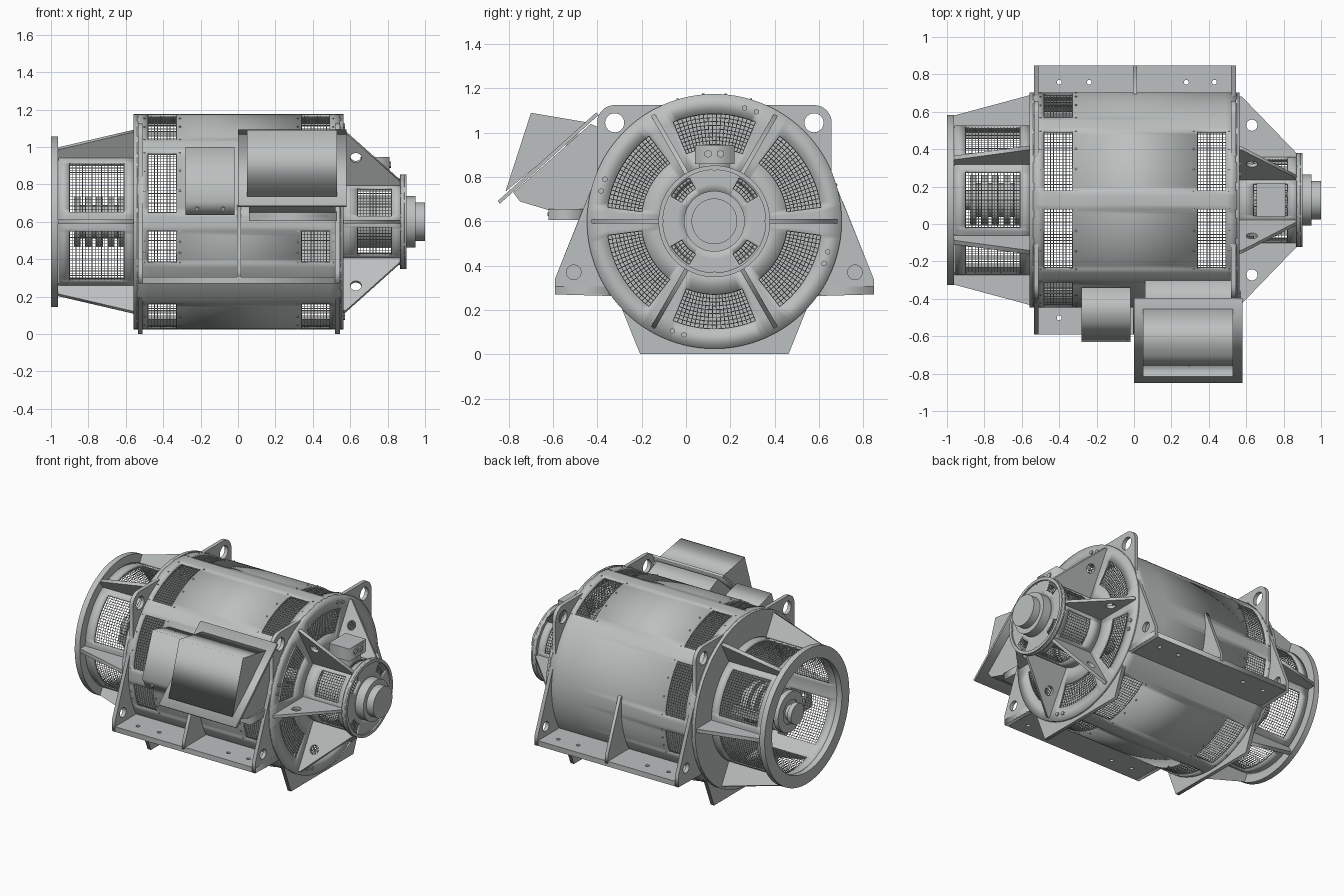
import bpy, bmesh
from math import sin, cos, radians, hypot
from mathutils import Matrix, Vector

if "Cube" in bpy.data.objects:
    bpy.data.objects.remove(bpy.data.objects["Cube"])

AXIS = Vector((0, 0.128, 0.6))


def material(name, rgb):
    m = bpy.data.materials.new(name)
    m.use_nodes = True
    m.diffuse_color = (*rgb, 1)
    m.node_tree.nodes["Principled BSDF"].inputs["Base Color"].default_value = (*rgb, 1)
    return m


GREY = material("machine grey", (0.5, 0.53, 0.525))


def finish(name, bm, smooth=True):
    mesh = bpy.data.meshes.new(name)
    bmesh.ops.recalc_face_normals(bm, faces=bm.faces)
    bm.to_mesh(mesh)
    bm.free()
    ob = bpy.data.objects.new(name, mesh)
    bpy.context.collection.objects.link(ob)
    mesh.materials.append(GREY)
    if smooth:
        select(ob)
        bpy.ops.object.shade_smooth_by_angle(angle=radians(30))
    return ob


def select(ob):
    bpy.ops.object.select_all(action="DESELECT")
    ob.select_set(True)
    bpy.context.view_layer.objects.active = ob


def polar(x, r, deg):
    return AXIS + Vector((x, r * cos(radians(deg)), r * sin(radians(deg))))


def revolve(name, profile, a0=0, a1=360, step=2.5, windows=(), shell=0, wire=0):
    """Turn (x, radius) points about the shaft axis; windows are (start, end, segment) gaps."""
    bm = bmesh.new()
    n = round((a1 - a0) / step)
    rows = [[bm.verts.new(polar(x, r, a0 + i * step)) for x, r in profile] for i in range(n + 1)]
    for i in range(n):
        mid = a0 + (i + 0.5) * step
        for j in range(len(profile) - 1):
            if not any(w[0] < mid < w[1] and w[2] == j for w in windows):
                bm.faces.new((rows[i][j], rows[i][j + 1], rows[i + 1][j + 1], rows[i + 1][j]))
    bmesh.ops.remove_doubles(bm, verts=bm.verts, dist=1e-5)
    ob = finish(name, bm, not wire)
    if shell:
        mod = ob.modifiers.new("wall", "SOLIDIFY")
        mod.thickness, mod.offset = shell, 0
    if wire:
        mod = ob.modifiers.new("mesh", "WIREFRAME")
        mod.thickness, mod.use_even_offset = wire, False
    return ob


def vented(name, profile, windows, shell=0.02, cell=0.017):
    """Shell of revolution whose windows are filled with wire mesh."""
    revolve(name, profile, windows=windows, shell=shell)
    for a0, a1, j in windows:
        p, q = Vector(profile[j]), Vector(profile[j + 1])
        n = max(2, round((q - p).length / cell))
        arc = radians(a1 - a0) * (p.y + q.y) / 2
        step = (a1 - a0) / max(2, round(arc / cell))
        revolve(name + "_mesh", [p.lerp(q, k / n) for k in range(n + 1)], a0, a1, step, wire=0.005)


def solid(name, x0, x1, r, inner=0):
    return revolve(name, [(x0, inner), (x0, r), (x1, r), (x1, inner)] + ([(x0, inner)] if inner else []))


def circle(cx, cy, r, n=32):
    return [(cx + r * cos(radians(360 * i / n)), cy + r * sin(radians(360 * i / n))) for i in range(n)]


def plate(name, loops, thick, matrix):
    """Flat plate from an outline and its holes."""
    cu = bpy.data.curves.new(name, "CURVE")
    cu.dimensions, cu.fill_mode, cu.extrude = "2D", "BOTH", thick / 2
    for loop in loops:
        s = cu.splines.new("POLY")
        s.points.add(len(loop) - 1)
        for pt, (x, y) in zip(s.points, loop):
            pt.co = (x, y, 0, 1)
        s.use_cyclic_u = True
    ob = bpy.data.objects.new(name, cu)
    bpy.context.collection.objects.link(ob)
    ob.matrix_world = matrix
    cu.materials.append(GREY)
    select(ob)
    bpy.ops.object.convert(target="MESH")
    return bpy.context.object


def frame(x, y, z, origin):
    m = Matrix((x, y, z)).transposed().to_4x4()
    m.translation = origin
    return m


def across(x, y=0):
    return frame((0, 1, 0), (0, 0, 1), (1, 0, 0), (x, y, 0))


def box(name, lo, hi):
    (x0, y0, z0), (x1, y1, z1) = lo, hi
    return plate(name, [[(x0, y0), (x1, y0), (x1, y1), (x0, y1)]], z1 - z0,
                 Matrix.Translation((0, 0, (z0 + z1) / 2)))


def studs(name, spots, r=0.01, h=0.012):
    """Small hexagon heads at (position, direction) pairs."""
    bm = bmesh.new()
    for pos, d in spots:
        m = Matrix.Translation(pos) @ Vector(d).to_track_quat("Z", "Y").to_matrix().to_4x4()
        bmesh.ops.create_cone(bm, cap_ends=True, segments=6, radius1=r, radius2=r, depth=h, matrix=m)
    finish(name, bm, False)


# Main body shell with vent windows near both ends
SIX = [30 + 60 * k for k in range(6)]
left_win = [(50, 85), (95, 130), (140, 175), (5, 40), (185, 202.5), (337.5, 355), (230, 265), (275, 310)]
right_win = [(50, 85), (95, 130), (140, 175), (185, 202.5), (230, 265), (275, 310)]
body_win = [(a, b, 1) for a, b in left_win] + [(a, b, 3) for a, b in right_win]
vented("body_shell", [(x, 0.565) for x in (-0.54, -0.48, -0.33, 0.34, 0.49, 0.55)], body_win)
rivets = []
for a, b, j in body_win:
    for x in ((-0.5, -0.31) if j == 1 else (0.32, 0.51)):
        for k in range(4):
            ang = a + (b - a) * k / 3
            rivets.append((polar(x, 0.575, ang), polar(0, 1, ang) - AXIS))
studs("vent_rivets", rivets, 0.005, 0.008)

# Inner core and shaft
solid("stator_core", -0.29, 0.3, 0.556)
solid("shaft", -0.92, 0.9, 0.05)

# End plates with lifting eyes, feet corners and lower skirt
half = [(0.335, 0), (0.436, 0.27), (0.72, 0.27), (0.72, 0.34), (0.53, 0.81)]
half += [(0.45 + 0.08 * cos(radians(t)), 1.045 + 0.08 * sin(radians(t))) for t in range(0, 91, 10)]
outline = half + [(-y, z) for y, z in reversed(half)]
holes = [circle(0, 0.6, 0.555, 96)]
for s in (-1, 1):
    holes += [circle(s * 0.45, 1.045, 0.043), circle(s * 0.635, 0.37, 0.033)]
for side, x in (("left", 0.532), ("right", -0.523)):
    plate(side + "_end_plate", [outline] + holes, 0.025, across(x, AXIS.y))

# Feet and middle gussets
for s, side in ((1, "back"), (-1, "front")):
    y0, y1 = AXIS.y + s * 0.44, AXIS.y + s * 0.72
    plate(side + "_foot", [[(-0.535, y0), (0.545, y0), (0.545, y1), (-0.535, y1)]] +
          [circle(x, AXIS.y + s * 0.63, 0.013, 12) for x in (-0.4, -0.24, 0.28, 0.43)],
          0.035, Matrix.Translation((0, 0, 0.288)))
    plate(side + "_gusset", [[(s * y, z) for y, z in
          ((0.46, 0.29), (0.72, 0.29), (0.72, 0.34), (0.58, 0.69), (0.55, 0.69))]], 0.022, across(0.005, AXIS.y))

# Drive end disc, ribs and bearing housing
vented("drive_end_disc", [(0.553, r) for r in (0.2, 0.33, 0.485, 0.575)],
       [(a - 22.5, a + 22.5, 1) for a in SIX])
vented("drive_housing", [(x, 0.22) for x in (0.55, 0.64, 0.82, 0.88)],
       [(a - 22.5, a + 22.5, 1) for a in SIX])
vented("drive_hub_cap", [(0.88, r) for r in (0.13, 0.17, 0.225, 0.252)],
       [(a - 15, a + 15, 1) for a in (45, 135, 225, 315)])
solid("hub_rim", 0.865, 0.9, 0.252, 0.232)
solid("bearing", 0.6, 0.95, 0.137)
solid("shaft_end", 0.94, 1.0, 0.103)

# Open collector housing at the other end
solid("collector_end_disc", -0.56, -0.535, 0.575)
vented("collector_housing", [(x, 0.39) for x in (-0.96, -0.9, -0.61, -0.55)],
       [(a - 22.5, a + 22.5, 1) for a in SIX])
solid("collector_flange", -1.0, -0.962, 0.455, 0.375)
solid("collector_drum", -0.87, -0.55, 0.09)
for x in (-0.86, -0.8, -0.74, -0.68, -0.62):
    solid("slip_ring", x - 0.018, x + 0.018, 0.135, 0.08)
solid("shaft_hub", -0.93, -0.9, 0.07)
for s in (-1, 1):
    y = AXIS.y + s * 0.17
    box("brush_arm", (-0.86, y - 0.015, 0.575), (-0.55, y + 0.015, 0.625))

# Radial ribs on both ends
for k in range(6):
    a = radians(60 * k)
    m = frame((1, 0, 0), (0, cos(a), sin(a)), (0, -sin(a), cos(a)), AXIS)
    plate("drive_rib", [[(0.555, 0.22), (0.555, 0.555), (0.575, 0.555), (0.87, 0.25), (0.87, 0.22)],
                        circle(0.63, 0.4, 0.03, 24)], 0.02, m)
    plate("collector_rib", [[(-0.97, 0.385), (-0.97, 0.45), (-0.56, 0.56), (-0.555, 0.385)]], 0.025, m)

# Bolts
right = (1, 0, 0)
studs("disc_bolts", [(polar(0.565, 0.53, a + 90 * k), right) for k in range(4) for a in (69, 75)], 0.013)
studs("hub_bolts", [(polar(0.892, 0.235, a), right) for a in (0, 90, 180, 270)])
studs("flange_bolts", [(polar(-1.0, 0.415, 15 + 30 * k) + Vector((0.006, 0, 0)), (-1, 0, 0)) for k in range(12)])

# Sensor box on the drive housing
box("sensor_base", (0.68, 0.06, 0.79), (0.79, 0.196, 0.87))
box("sensor_box", (0.655, 0.04, 0.86), (0.81, 0.22, 0.945))
studs("sensor_plugs", [((0.812, y, 0.905), right) for y in (0.1, 0.156)], 0.018)

# Large terminal box: base, slanted flange and hood
plate("terminal_base", [[(-0.78, 0.73), (-0.75, 0.69), (-0.47, 0.605), (-0.36, 0.8), (-0.3, 0.93),
                         (-0.3, 0.98), (-0.43, 1.04)]], 0.46, across(0.29))
plate("terminal_flange", [[(-0.84, 0.68), (-0.395, 1.08), (-0.405, 1.092), (-0.85, 0.692)]], 0.58, across(0.29))
plate("terminal_hood", [[(-0.815, 0.735), (-0.7, 1.09), (-0.435, 1.045)]], 0.48, across(0.288))
box("terminal_gland", (0.06, -0.62, 0.605), (0.53, -0.46, 0.655))
box("gland_strip", (0.12, -0.625, 0.625), (0.48, -0.61, 0.64))

# Small terminal box beside it
plate("small_box", [[(-0.63, 0.71), (-0.52, 1.0), (-0.34, 0.95), (-0.38, 0.68), (-0.59, 0.635)]], 0.26, across(-0.15))
studs("small_box_glands", [((x, -0.61, 0.67), (0, -1, -0.4)) for x in (-0.22, -0.08)], 0.012, 0.02)
